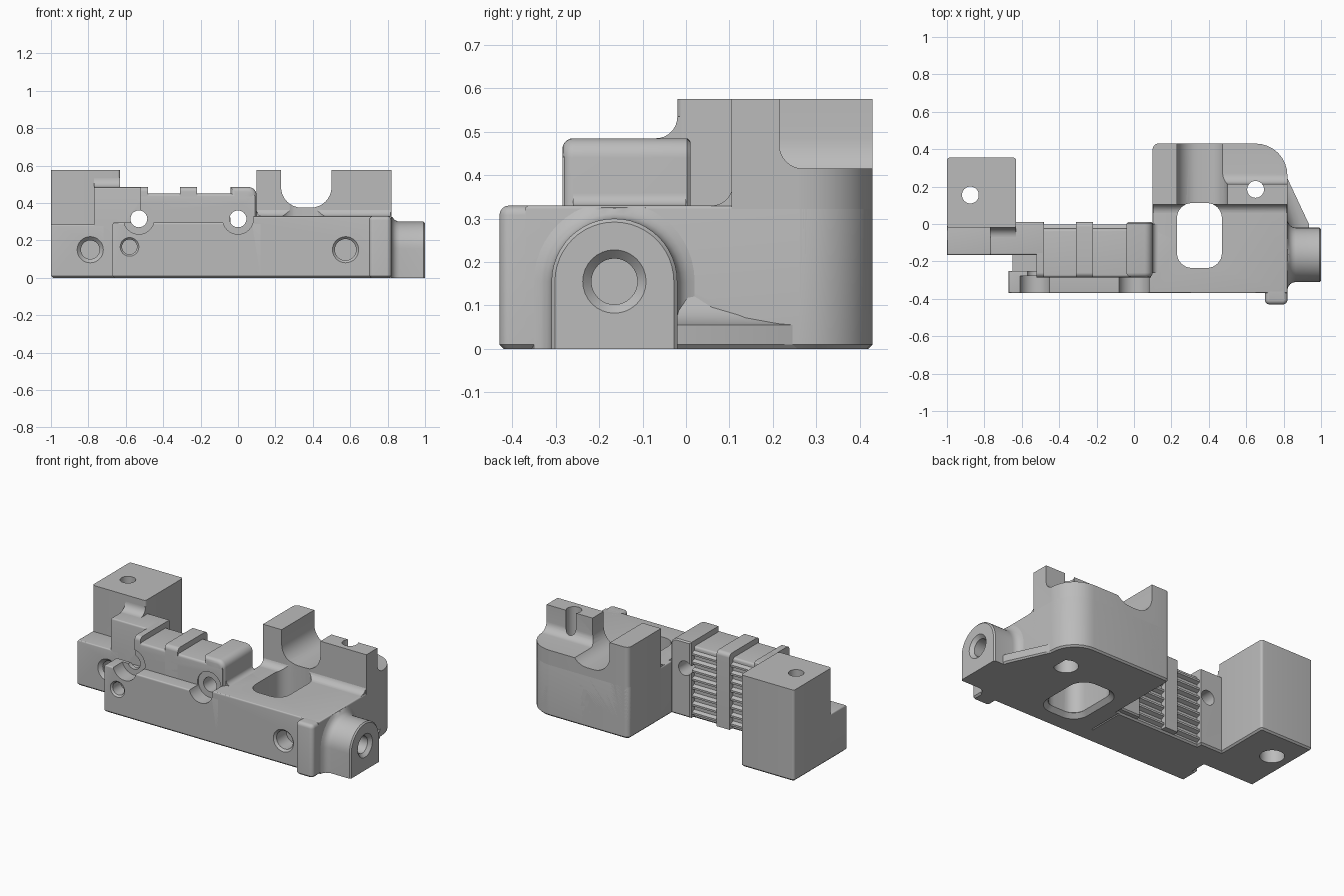
import bpy, bmesh, math
from mathutils import Vector

if bpy.data.objects.get("Cube"):
    bpy.data.objects.remove(bpy.data.objects["Cube"])

grey = bpy.data.materials.new("machined grey")
grey.use_nodes = True
grey.diffuse_color = (0.5, 0.5, 0.5, 1)
grey.node_tree.nodes["Principled BSDF"].inputs["Base Color"].default_value = (0.5, 0.5, 0.5, 1)

AXES = {"x": lambda u, v, d: (d, u, v),
        "y": lambda u, v, d: (u, d, v),
        "z": lambda u, v, d: (u, v, d)}


def rounded(pts, steps=8):
    """Polygon from (u, v, radius) corners, each replaced by an arc."""
    out = []
    for i, (u, v, r) in enumerate(pts):
        p = Vector((u, v))
        if not r:
            out.append(p)
            continue
        a = (Vector(pts[i - 1][:2]) - p).normalized()
        b = (Vector(pts[(i + 1) % len(pts)][:2]) - p).normalized()
        half = a.angle(b) / 2
        centre = p + (a + b).normalized() * r / math.sin(half)
        start = (p + a * r / math.tan(half) - centre).normalized()
        end = (p + b * r / math.tan(half) - centre).normalized()
        for k in range(steps + 1):
            out.append(centre + start.slerp(end, k / steps).normalized() * r)
    return out


def finish(name, bm):
    bmesh.ops.recalc_face_normals(bm, faces=bm.faces)
    mesh = bpy.data.meshes.new(name)
    bm.to_mesh(mesh)
    bm.free()
    mesh.materials.append(grey)
    obj = bpy.data.objects.new(name, mesh)
    bpy.context.collection.objects.link(obj)
    return obj


def loft(name, rings):
    bm = bmesh.new()
    loops = [[bm.verts.new(p) for p in ring] for ring in rings]
    n = len(loops[0])
    for lo, hi in zip(loops, loops[1:]):
        for i in range(n):
            j = (i + 1) % n
            bm.faces.new((lo[i], lo[j], hi[j], hi[i]))
    bm.faces.new(loops[0])
    bm.faces.new(loops[-1])
    return finish(name, bm)


def prism(name, pts, axis, d0, d1, low=0, high=0, segs=4):
    """Extrude a rounded outline; low is a chamfer, high a rounded rim."""
    bm = bmesh.new()
    put = AXES[axis]
    outline = rounded(pts)
    caps = [[bm.verts.new(put(p.x, p.y, d)) for p in outline] for d in (d0, d1)]
    n = len(outline)
    for i in range(n):
        j = (i + 1) % n
        bm.faces.new((caps[0][i], caps[0][j], caps[1][j], caps[1][i]))
    faces = [bm.faces.new(c) for c in caps]
    bmesh.ops.recalc_face_normals(bm, faces=bm.faces)
    rims = [list(f.edges) for f in faces]
    for edges, size, count in ((rims[0], low, 1), (rims[1], high, segs)):
        if size:
            bmesh.ops.bevel(bm, geom=edges, offset=size, segments=count,
                            profile=0.5, affect="EDGES")
    return finish(name, bm)


def rect(u0, u1, v0, v1, r=0):
    return [(u0, v0, r), (u1, v0, r), (u1, v1, r), (u0, v1, r)]


def block(name, x0, x1, y0, y1, z1, r=0, high=0):
    return prism(name, rect(x0, x1, y0, y1, r), "z", 0, z1, 0.01, high)


def drill(axis, u, v, surface, depth, r, sink=0):
    """Round hole cutter with an optional countersink at the surface."""
    put = AXES[axis]
    s = math.copysign(1, depth)
    sections = [(surface - s * 0.05, max(sink, r))]
    if sink:
        sections += [(surface, sink), (surface + s * (sink - r), r)]
    sections.append((surface + depth, r))
    ring = [2 * math.pi * k / 32 for k in range(32)]
    return loft("cutter", [[put(u + q * math.cos(a), v + q * math.sin(a), d)
                            for a in ring] for d, q in sections])


def cut(objs, cutters):
    for obj in objs:
        for c in cutters:
            m = obj.modifiers.new("cut", "BOOLEAN")
            m.operation, m.solver, m.object = "DIFFERENCE", "EXACT", c
        bpy.context.view_layer.update()
        deps = bpy.context.evaluated_depsgraph_get()
        mesh = bpy.data.meshes.new_from_object(obj.evaluated_get(deps))
        obj.modifiers.clear()
        obj.data = mesh
    for c in cutters:
        bpy.data.objects.remove(c)


def fillet(name, axis, u, v, r, d0, d1):
    """Concave corner strip between a floor at v and a wall at u."""
    return prism(name, [(u - r, v, 0), (u, v, r * 0.99), (u, v + r, 0),
                        (u + 0.01, v + r, 0), (u + 0.01, v - 0.01, 0),
                        (u - r, v - 0.01, 0)], axis, d0, d1)


# Left end: tall block, low step and raised step
tall_block = block("tall_block", -1, -0.63, -0.02, 0.355, 0.575, 0.015)
low_step = block("low_step", -1, -0.72, -0.165, 0, 0.285, 0, 0.008)
raised_step = block("raised_step", -0.77, -0.48, -0.165, 0.01, 0.485, 0, 0.01)
step_fillet = fillet("step_fillet", "x", -0.02, 0.485, 0.05, -0.77, -0.63)
cut([tall_block], [drill("z", -0.875, 0.155, 0, 0.7, 0.045),
                   drill("z", -0.875, 0.155, 0, 0.2, 0.07)])
cut([low_step, raised_step, tall_block], [drill("y", -0.79, 0.15, -0.165, 0.25, 0.05, 0.07)])

# Rail with cross straps and grip ribs on the back
rail = block("rail", -0.52, 0.09, -0.285, -0.025, 0.45, 0, 0.015)
straps = [prism("strap", [(-0.285, 0.01, 0), (0.01, 0.01, 0), (0.01, 0.485, 0.025),
                          (-0.285, 0.485, 0.025)], "x", x0, x1)
          for x0, x1 in ((-0.52, -0.48), (-0.31, -0.22))]
end_strap = prism("end_strap", [(-0.04, 0.01, 0), (0.1, 0.01, 0), (0.1, 0.485, 0.045),
                                (-0.04, 0.485, 0)], "y", 0.01, -0.285, 0.008, 0.025)
end_fillet = prism("end_fillet", [(0.09, 0.36, 0), (0.1, 0.36, 0), (0.1, 0.33, 0.029),
                                  (0.13, 0.33, 0), (0.13, 0.32, 0), (0.09, 0.32, 0)],
                   "y", -0.26, 0.0)
for x0, x1 in ((-0.48, -0.31), (-0.22, -0.04)):
    for k in range(8):
        z = 0.02 + k * 0.053
        prism("grip_rib", [(-0.03, z, 0), (-0.002, z + 0.012, 0),
                           (-0.002, z + 0.024, 0), (-0.03, z + 0.036, 0)], "x", x0, x1)

# Front ledge and the lower floor behind its left end
ledge = block("ledge", -0.67, 0.12, -0.37, -0.25, 0.295, 0, 0.008)
ledge_floor = block("ledge_floor", -0.65, -0.5, -0.27, -0.14, 0.235)

# Right block: shelf, tower and front nub
shelf = prism("shelf", [(0.08, -0.37, 0), (0.82, -0.37, 0), (0.82, 0.43, 0.17),
                        (0.1, 0.43, 0.03), (0.1, -0.02, 0), (0.08, -0.02, 0)],
              "z", 0, 0.33, 0.01, 0.008)
tower = prism("tower", [(0.1, 0.105, 0), (0.82, 0.105, 0), (0.82, 0.43, 0.17),
                        (0.1, 0.43, 0.03)], "z", 0.02, 0.575)
shelf_fillet = fillet("shelf_fillet", "x", 0.108, 0.33, 0.05, 0.105, 0.815)
nub = block("nub", 0.7, 0.82, -0.43, -0.3, 0.33, 0.025, 0.022)

# Tower saddle and lowered back right
saddle = prism("cutter", [(0.23, 0.375, 0.11), (0.5, 0.375, 0.11),
                          (0.5, 0.8, 0), (0.23, 0.8, 0)], "y", 0, 0.6)
back_drop = prism("cutter", [(0.215, 0.415, 0.055), (0.6, 0.415, 0),
                             (0.6, 0.8, 0), (0.215, 0.8, 0)], "x", 0.35, 1)
cut([tower, shelf_fillet], [saddle, back_drop])

# Window through the shelf, chamfered underneath
window = prism("cutter", rect(0.23, 0.47, -0.235, 0.112, 0.08), "z", -0.1, 0.45)
window_rim = prism("cutter", rect(0.205, 0.495, -0.26, 0.137, 0.1), "z", -0.1, 0.025, 0, 0.025, 1)
cut([shelf, tower, shelf_fillet], [window, window_rim])
cut([shelf, tower], [drill("z", 0.65, 0.185, 0, 0.7, 0.045),
                     drill("z", 0.65, 0.185, 0, 0.2, 0.07)])
cut([shelf], [drill("y", 0.575, 0.15, -0.37, 0.11, 0.057, 0.07)])

# Arched side boss flaring into the shelf wall
def arch(x, grow):
    r = 0.145 + grow
    top = [(x, -0.165 + r * math.cos(a), min(0.155 + r * math.sin(a), 0.325))
           for a in (math.pi * k / 24 for k in range(25))]
    return [(x, -0.165 + r, 0)] + top + [(x, -0.165 - r, 0)]


boss = loft("boss", [arch(x, g) for x, g in (
    (0.8, 0.05), (0.82, 0.04), (0.826, 0.024), (0.836, 0.011), (0.85, 0.003),
    (0.865, 0), (0.992, 0), (1, -0.008))])
cut([boss, shelf], [drill("x", -0.165, 0.155, 1, -0.35, 0.053, 0.073)])

# Sloped foot sweeping from the back corner to the boss
foot = loft("foot", [[(0.7, 0.34, z), (0.78 - 0.4 * d, 0.33, z), (0.935 - d, 0, z),
                      (0.94 - d, -0.1, z), (0.7, -0.1, z)]
                     for z, d in ((0, 0.01), (0.01, 0), (0.055, 0), (0.062, 0.04),
                                  (0.078, 0.075), (0.1, 0.1), (0.14, 0.118))])
cut([foot], [drill("x", -0.165, 0.155, 1, -0.35, 0.053)])

# Two cross holes with wide counterbores through the ledge
for x in (-0.53, 0):
    through = drill("y", x, 0.315, -0.5, 0.7, 0.045)
    bore = drill("y", x, 0.315, -0.5, 0.222, 0.082)
    cut([ledge, rail, end_strap, raised_step, straps[0], shelf, ledge_floor], [through, bore])
cut([ledge], [drill("y", -0.58, 0.165, -0.37, 0.09, 0.04, 0.05)])

# Smooth curved faces, keep crisp edges
for obj in bpy.data.objects:
    obj.select_set(obj.type == "MESH")
bpy.context.view_layer.objects.active = shelf
bpy.ops.object.shade_smooth_by_angle(angle=math.radians(32))
